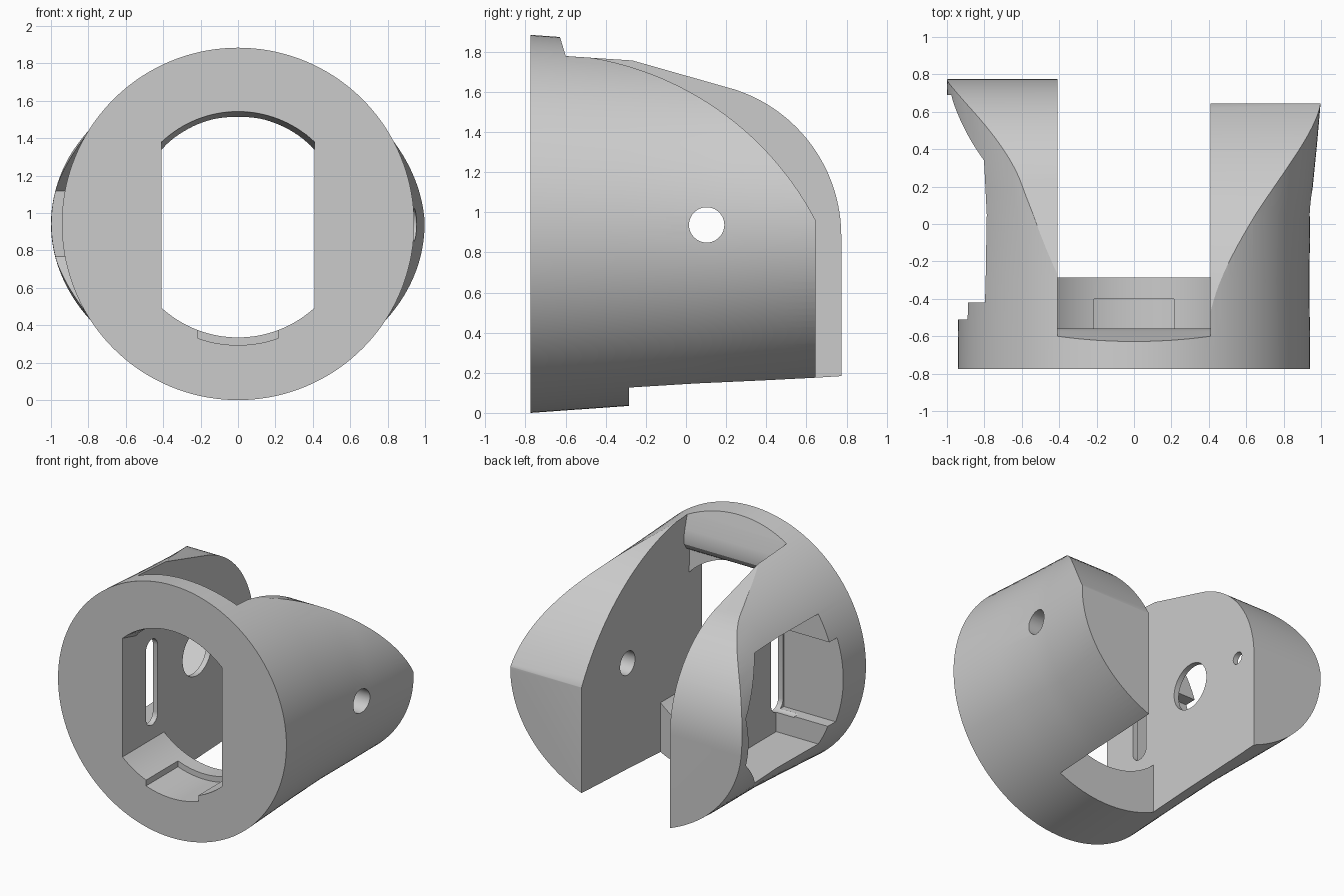
import bpy, bmesh, math

if "Cube" in bpy.data.objects:
    bpy.data.objects.remove(bpy.data.objects["Cube"], do_unlink=True)

ZC = 0.942      # height of the main axis
GAP = 0.41      # half width of the central gap

grey = bpy.data.materials.new("light_grey")
grey.use_nodes = True
grey.diffuse_color = (0.6, 0.6, 0.6, 1)
grey.node_tree.nodes["Principled BSDF"].inputs["Base Color"].default_value = (0.6, 0.6, 0.6, 1)


def loft(name, rings):
    """Closed solid through rings that share one point count."""
    bm = bmesh.new()
    loops = [[bm.verts.new(p) for p in ring] for ring in rings]
    for a, b in zip(loops, loops[1:]):
        for i in range(len(a)):
            j = (i + 1) % len(a)
            bm.faces.new((a[i], a[j], b[j], b[i]))
    bm.faces.new(loops[0])
    bm.faces.new(loops[-1])
    bmesh.ops.recalc_face_normals(bm, faces=bm.faces)
    mesh = bpy.data.meshes.new(name)
    bm.to_mesh(mesh)
    bm.free()
    obj = bpy.data.objects.new(name, mesh)
    bpy.context.collection.objects.link(obj)
    mesh.materials.append(grey)
    return obj


def arc(cx, cy, r, start, end, n=32):
    angles = [math.radians(start + (end - start) * i / n) for i in range(n + 1)]
    return [(cx + r * math.cos(t), cy + r * math.sin(t)) for t in angles]


def along_x(name, profile, x0, x1):
    return loft(name, [[(x, y, z) for y, z in profile] for x in (x0, x1)])


def along_y(name, sections):
    return loft(name, [[(x, y, z) for x, z in sec] for y, sec in sections])


def box(name, x0, x1, y0, y1, z0, z1):
    return along_x(name, [(y0, z0), (y1, z0), (y1, z1), (y0, z1)], x0, x1)


def hole(name, y, r, x0, x1):
    return along_x(name, arc(y, ZC - 0.005, r, 0, 351, 39), x0, x1)


# Outer shell: round at the front, wider and lower at the back
def shell_ring(y, half_width):
    half_height = 0.942 - 0.071 * (y + 0.775)
    return [(half_width * c, y, ZC + half_height * s)
            for c, s in arc(0, 0, 1, 0, 357.5, 143)]


stations = [(-0.775, 0.942), (-0.3, 0.938), (0.05, 0.942), (0.2, 0.956),
            (0.42, 0.978), (0.65, 0.998), (0.775, 1.0)]
body = loft("forked_housing", [shell_ring(y, w) for y, w in stations])


# Front opening: round above and below, flat at both sides
def opening(top_r, bottom_r):
    top = math.degrees(math.acos(GAP / top_r))
    low = math.degrees(math.acos(GAP / bottom_r))
    return arc(0, ZC, top_r, top, 180 - top) + arc(0, ZC, bottom_r, 180 + low, 360 - low)


cutters = [along_y("opening_cutter", [(-0.85, opening(0.614, 0.607)),
                                      (-0.2, opening(0.5, 0.607))])]

# Gap between the arms, with a rounded rear edge on the top bridge
bridge = [(-0.64, 2.0), (-0.63, 1.88), (-0.6, 1.78), (-0.572, 1.68),
          (-0.56, 1.62), (-0.565, 1.57), (-0.59, 1.53), (-0.63, 1.505)]
cutters.append(along_x("gap_cutter", bridge + [
    (-0.6, ZC), (-0.285, ZC), (-0.285, -0.1), (1, -0.1), (1, 2)], -GAP, GAP))

# Shallow notch in the floor of the opening
notch = math.degrees(math.asin(0.215 / 0.648))
cutters.append(along_y("notch_cutter", [
    (y, arc(0, ZC, 0.648, 270 - notch, 270 + notch) + [(0.215, 0.6), (-0.215, 0.6)])
    for y in (-0.85, -0.4)]))

# Left arm: long arched top and a shorter end
left_top = arc(-0.73, 0.238, 1.554, 90, 27.8)
cutters.append(along_x("left_arm_cutter", left_top + [
    (0.645, 0.96), (0.645, -0.2), (1.2, -0.2), (1.2, 2.2), (-0.73, 2.2)], GAP - 0.005, 1.3))

# Right arm: sloped top and a rounded end
right_top = [(-0.3, 1.766)] + arc(0.007, 0.882, 0.767, 72, 0)
cutters.append(along_x("right_arm_cutter", right_top + [
    (0.774, -0.2), (1.2, -0.2), (1.2, 2.2), (-0.3, 2.2)], -1.3, 0.005 - GAP))

# Side pocket with a chamfered rear end, plus its slot
pocket = [(-0.42, -0.485), (0.34, -0.485), (0.69, -0.175),
          (0.69, 0.175), (0.34, 0.485), (-0.42, 0.485)]
cutters.append(along_x("pocket_cutter", [(y, ZC + z) for y, z in pocket], -1.3, -0.45))
cutters.append(box("pocket_step_cutter", -1.3, -0.45, -0.51, -0.3, 0.61, 1.24))
slot = arc(-0.43, 1.17, 0.07, 0, 180, 12) + arc(-0.43, 0.67, 0.07, 180, 360, 12)
cutters.append(along_x("slot_cutter", slot, -0.6, -0.3))

# Cross holes
cutters.append(hole("left_pin_cutter", 0.103, 0.088, 0.3, 1.3))
cutters.append(hole("right_shaft_cutter", 0.103, 0.17, -0.7, -0.3))
cutters.append(hole("right_screw_cutter", 0.6, 0.045, -0.7, -0.3))

for cutter in cutters:
    mod = body.modifiers.new(cutter.name, "BOOLEAN")
    mod.operation = "DIFFERENCE"
    mod.solver = "EXACT"
    mod.object = cutter
    cutter.hide_render = True

# Apply the cuts, then drop the cutters
bpy.ops.object.select_all(action="DESELECT")
bpy.context.view_layer.objects.active = body
body.select_set(True)
for mod in list(body.modifiers):
    bpy.ops.object.modifier_apply(modifier=mod.name)
for cutter in cutters:
    bpy.data.objects.remove(cutter, do_unlink=True)
bpy.ops.object.shade_smooth_by_angle(angle=math.radians(25))
